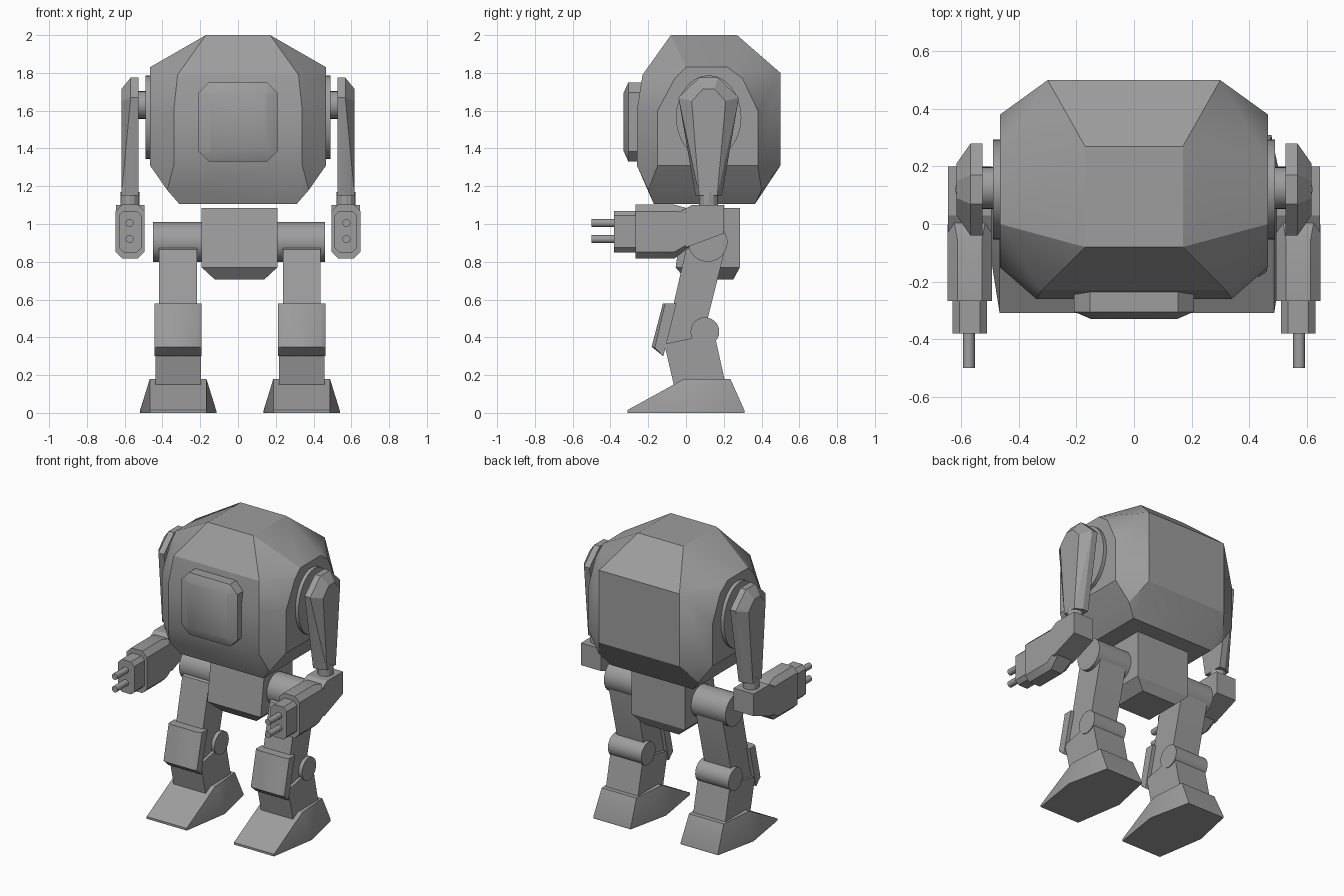
import bpy, bmesh, math
from mathutils import Matrix, Vector

if "Cube" in bpy.data.objects:
    bpy.data.objects.remove(bpy.data.objects["Cube"])

grey = bpy.data.materials.new("plain_grey")
grey.diffuse_color = (0.34, 0.34, 0.34, 1)
grey.use_nodes = True
grey.node_tree.nodes["Principled BSDF"].inputs["Base Color"].default_value = grey.diffuse_color


def finish(bm, name):
    bmesh.ops.recalc_face_normals(bm, faces=bm.faces)
    me = bpy.data.meshes.new(name)
    bm.to_mesh(me)
    bm.free()
    me.materials.append(grey)
    ob = bpy.data.objects.new(name, me)
    bpy.context.collection.objects.link(ob)
    bpy.ops.object.select_all(action='DESELECT')
    ob.select_set(True)
    bpy.context.view_layer.objects.active = ob
    bpy.ops.object.shade_smooth_by_angle(angle=math.radians(25))
    return ob


def hull(name, pts):
    """Convex faceted solid around the given points."""
    bm = bmesh.new()
    for p in pts:
        bm.verts.new(p)
    res = bmesh.ops.convex_hull(bm, input=bm.verts)
    junk = {g for g in res["geom_interior"] + res["geom_unused"]
            if isinstance(g, bmesh.types.BMVert)}
    bmesh.ops.delete(bm, geom=list(junk), context='VERTS')
    bmesh.ops.dissolve_limit(bm, angle_limit=math.radians(3),
                             verts=bm.verts, edges=bm.edges)
    return finish(bm, name)


def rod(name, a, b, r, rz=None, seg=24):
    """Cylinder from a to b; rz stretches it in height."""
    a, b = Vector(a), Vector(b)
    d = b - a
    bm = bmesh.new()
    bmesh.ops.create_cone(bm, cap_ends=True, segments=seg, radius1=r,
                          radius2=r, depth=d.length)
    m = (Matrix.Translation((a + b) / 2)
         @ Matrix.Diagonal((1, 1, (rz or r) / r, 1))
         @ d.to_track_quat('Z', 'Y').to_matrix().to_4x4())
    bmesh.ops.transform(bm, matrix=m, verts=bm.verts)
    return finish(bm, name)


def octagon(cx, cz, hx, hz, c, y):
    """Rectangle with cut corners, facing along y."""
    return [(cx + sx * u, y, cz + sz * v) for sx in (-1, 1) for sz in (-1, 1)
            for u, v in ((hx - c, hz), (hx, hz - c))]


# Faceted body, one half listed and mirrored
half = [(.17, -.08, 2), (.17, .27, 2),
        (.32, -.23, 1.79), (.34, -.26, 1.6), (.34, -.26, 1.31),
        (.375, -.2, 1.18), (.31, -.17, 1.105),
        (.466, 0, 1.83), (.466, .22, 1.83), (.466, -.06, 1.77),
        (.466, .30, 1.77), (.466, -.15, 1.6), (.466, .38, 1.6),
        (.466, -.15, 1.31), (.466, .38, 1.31),
        (.3, .5, 1.8), (.3, .5, 1.31), (.375, .4, 1.18), (.31, .365, 1.105)]
hull("body", [(s * x, y, z) for s in (-1, 1) for x, y, z in half])

# Front hatch
hull("hatch", octagon(0, 1.54, .208, .21, .055, -.23)
     + octagon(0, 1.54, .208, .21, .055, -.305)
     + octagon(0, 1.54, .15, .155, .005, -.33))

# Pelvis with tapered underside
hull("pelvis", [(.008 + s * x, y, z) for s in (-1, 1) for x, y, z in (
    (.2, -.01, 1.085), (.2, .285, 1.085), (.2, -.055, .77), (.2, .285, .77),
    (.13, .0, .705), (.13, .25, .705))])

for s, side in ((-1, "left"), (1, "right")):
    # Shoulder plate and axle
    rod(side + "_shoulder_plate", (s * .44, .12, 1.565), (s * .49, .12, 1.565),
        .173, .222, 32)
    rod(side + "_shoulder_axle", (s * .48, .125, 1.63), (s * .56, .125, 1.63), .073)

    # Upper arm: outline on two planes, smaller outer face
    outline = [(-.04, 1.67), (.07, 1.775), (.17, 1.775), (.28, 1.67),
               (.19, 1.15), (.05, 1.15)]
    outer = [(.03, 1.65), (.09, 1.715), (.15, 1.715), (.21, 1.65),
             (.165, 1.15), (.07, 1.15)]
    hull(side + "_upper_arm",
         [(s * x, y, z) for x in (.527, .568) for y, z in outline]
         + [(s * .617, y, z) for y, z in outer])
    rod(side + "_elbow_pin", (s * .572, .12, 1.06), (s * .572, .12, 1.17), .05, seg=12)

    # Elbow block, forearm, hand block and two fingers
    hull(side + "_elbow", [(s * x, y, z) for x in (.495, .647) for y, z in (
        (.03, 1.1), (.2, 1.1), (.2, .95), (0, .875), (-.03, 1.065))])
    hull(side + "_forearm", octagon(s * .571, .96, .077, .142, .035, -.268)
         + octagon(s * .571, .96, .077, .142, .035, -.06)
         + octagon(s * .571, .98, .076, .10, .02, .02))
    hull(side + "_hand", octagon(s * .571, .96, .06, .11, .025, -.38)
         + octagon(s * .571, .96, .06, .11, .025, -.25))
    for n, z in (("upper", 1.005), ("lower", .92)):
        rod(f"{side}_{n}_finger", (s * .574, -.5, z), (s * .574, -.36, z), .021, seg=16)

    # Leg parts share one centre line
    c = .01 + s * .327

    def slab(name, w, prof):
        return hull(side + name, [(c + k * w, y, z) for k in (-1, 1) for y, z in prof])

    rod(side + "_hip", (.008 + s * .18, .115, .905), (.006 + s * .455, .115, .905), .105)
    slab("_thigh", .1, [(0, .865), (.2, .95), (.2, .84), (.09, .4), (-.115, .36)])
    slab("_shin", .12, [(-.115, .365), (.15, .42), (.21, .15), (-.065, .15)])
    rod(side + "_knee", (c - .125, .10, .43), (c + .125, .10, .43), .076)
    hull(side + "_knee_guard", [(c + k * w, y, z) for k in (-1, 1) for w, y, z in (
        (.125, -.05, .58), (.125, -.11, .58), (.125, -.11, .37), (.125, -.12, .30),
        (.1, -.122, .58), (.1, -.182, .35), (.125, -.165, .345))])

    # Foot: six-sided sole, sloping toe
    hull(side + "_foot", [(c + k * w, y, z) for k in (-1, 1) for w, y, z in (
        (.15, -.31, 0), (.15, -.31, .015), (.202, .02, 0), (.202, .02, .012),
        (.14, .31, 0), (.14, .31, .012), (.15, -.01, .18), (.13, .235, .18))])
